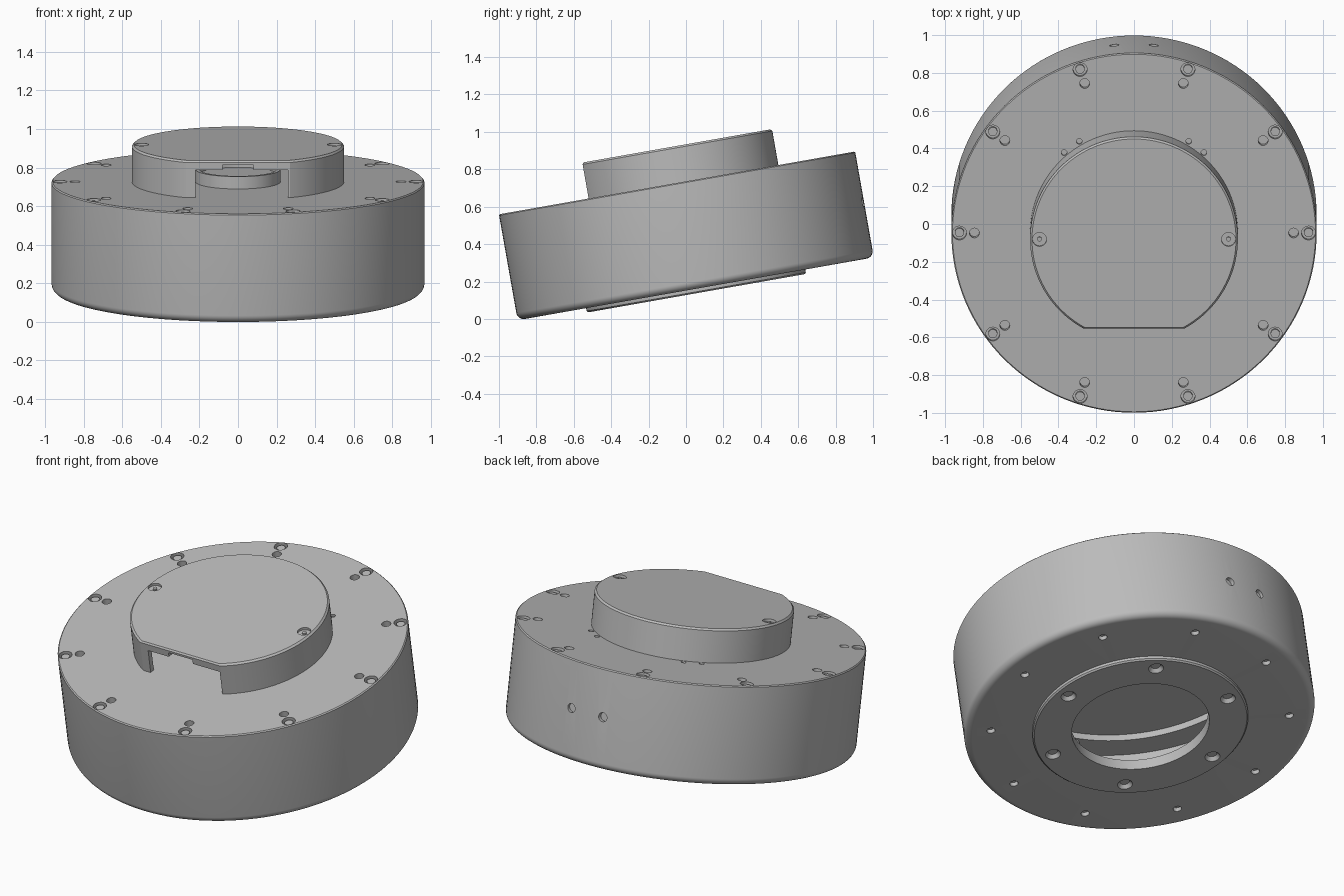
import bpy, bmesh
from math import sin, cos, acos, pi, radians
from mathutils import Matrix, Vector

if "Cube" in bpy.data.objects:
    bpy.data.objects.remove(bpy.data.objects["Cube"], do_unlink=True)

grey = bpy.data.materials.new("satin_grey")
grey.use_nodes = True
grey.diffuse_color = (0.5, 0.5, 0.5, 1)
grey.node_tree.nodes["Principled BSDF"].inputs["Base Color"].default_value = (0.5, 0.5, 0.5, 1)

SEG = 128
DECK = 0.575          # height of the body's upper face
CAP_R, CAP_FLAT, CAP_H = 0.55, 0.48, 0.195
CAP_TOP = DECK + CAP_H
parts = []


def make(name, bm, part=True):
    bmesh.ops.recalc_face_normals(bm, faces=bm.faces)
    mesh = bpy.data.meshes.new(name)
    bm.to_mesh(mesh)
    bm.free()
    mesh.materials.append(grey)
    obj = bpy.data.objects.new(name, mesh)
    bpy.context.collection.objects.link(obj)
    if part:
        parts.append(obj)
    return obj


def lathe(name, profile):
    """Revolve a closed (radius, height) profile about z."""
    bm = bmesh.new()
    verts = [bm.verts.new((r, 0, z)) for r, z in profile]
    edges = [bm.edges.new((verts[i - 1], v)) for i, v in enumerate(verts)]
    bmesh.ops.spin(bm, geom=verts + edges, axis=(0, 0, 1), cent=(0, 0, 0),
                   angle=2 * pi, steps=SEG, use_merge=True)
    bmesh.ops.remove_doubles(bm, verts=bm.verts, dist=1e-5)
    return make(name, bm)


def d_prism(name, layers, part=True):
    """Stack of circles with one flat at the front: (radius, flat distance, z)."""
    bm = bmesh.new()
    rings = []
    for r, d, z in layers:
        half = acos(d / r)
        start, sweep = -pi / 2 + half, 2 * pi - 2 * half
        rings.append([bm.verts.new((r * cos(start + sweep * i / SEG),
                                    r * sin(start + sweep * i / SEG), z))
                      for i in range(SEG + 1)])
    for low, high in zip(rings, rings[1:]):
        for i in range(SEG + 1):
            bm.faces.new((low[i - 1], low[i], high[i], high[i - 1]))
    bm.faces.new(rings[0])
    bm.faces.new(rings[-1])
    return make(name, bm, part)


def pin(bm, at, r, length, axis="Z", r_top=None):
    turn = Matrix.Rotation(pi / 2, 4, "X") if axis == "Y" else Matrix()
    bmesh.ops.create_cone(bm, cap_ends=True, segments=24, radius1=r,
                          radius2=r if r_top is None else r_top,
                          depth=length, matrix=Matrix.Translation(at) @ turn)


def box(bm, low, high):
    low, high = Vector(low), Vector(high)
    size = high - low
    bmesh.ops.create_cube(bm, size=1, matrix=Matrix.Translation((low + high) / 2)
                          @ Matrix.Diagonal((*size, 1)))


def polar(r, deg, z):
    return Vector((r * cos(radians(deg)), r * sin(radians(deg)), z))


def cut(obj, cutter):
    """Subtract a cutter and keep the finished mesh."""
    cutter.hide_render = True
    mod = obj.modifiers.new("cut", "BOOLEAN")
    mod.operation, mod.solver, mod.object = "DIFFERENCE", "EXACT", cutter
    graph = bpy.context.evaluated_depsgraph_get()
    mesh = bpy.data.meshes.new_from_object(obj.evaluated_get(graph))
    obj.modifiers.clear()
    obj.data = mesh
    bpy.data.objects.remove(cutter, do_unlink=True)


# Hollow round body with a rounded lower edge and an open floor
fillet = [(0.927 + 0.04 * sin(a), 0.04 - 0.04 * cos(a))
          for a in (pi / 2 * i / 8 for i in range(9))]
body = lathe("body_shell", [(0.38, 0)] + fillet + [
    (0.967, DECK - 0.006), (0.961, DECK), (0, DECK), (0, 0.545), (0.8, 0.545),
    (0.8, 0.505), (0.93, 0.505), (0.93, 0.04), (0.38, 0.04)])

# Screw pockets and dowel holes around the deck, base and back
bm = bmesh.new()
for i in range(10):
    pin(bm, polar(0.924, 36 * i, DECK), 0.037, 0.06)
    pin(bm, polar(0.845, 36 * i, DECK), 0.026, 0.08)
    pin(bm, polar(0.825, 36 * i, 0), 0.023, 0.05)
for side in (-1, 1):
    pin(bm, (side * 0.105, 0.96, 0.3), 0.026, 0.04, "Y")
    for x, y in ((0.29, 0.493), (0.37, 0.432)):
        pin(bm, (side * x, y, DECK), 0.015, 0.03)
cut(body, make("body_hole_cutter", bm, False))

# Ring plate under the base with six countersunk holes
base = lathe("base_ring", [(0.38, 0), (0.38, -0.024), (0.587, -0.024),
                           (0.595, -0.016), (0.595, 0)])
bm = bmesh.new()
for i in range(6):
    pin(bm, polar(0.515, 60 * i, -0.016), 0.045, 0.024, r_top=0.026)
cut(base, make("base_hole_cutter", bm, False))

# Hollow cap with a flat front
cap = d_prism("cap", [(CAP_R, CAP_FLAT, DECK), (CAP_R, CAP_FLAT, CAP_TOP - 0.01),
                      (CAP_R - 0.01, CAP_FLAT - 0.006, CAP_TOP)])
cut(cap, d_prism("cap_hollow_cutter", [(0.515, 0.45, DECK - 0.05),
                                       (0.515, 0.45, CAP_TOP - 0.03)], False))

# Front opening and its small upper notch
for low, high in (((-0.22, -0.6, DECK - 0.1), (0.26, -0.4, DECK + 0.145)),
                  ((-0.08, -0.6, DECK - 0.1), (0.08, -0.4, DECK + 0.172))):
    bm = bmesh.new()
    box(bm, low, high)
    cut(cap, make("opening_cutter", bm, False))
bm = bmesh.new()
for side in (-1, 1):
    pin(bm, (side * 0.5, 0, CAP_TOP), 0.037, 0.03)
cut(cap, make("cap_screw_cutter", bm, False))

# Low round hub inside the cap
lathe("inner_hub", [(0, DECK), (0.22, DECK), (0.22, DECK + 0.065),
                    (0.2, DECK + 0.065), (0.2, DECK + 0.04), (0, DECK + 0.04)])

# Screw heads seated in the pockets
bm = bmesh.new()
for i in range(10):
    pin(bm, polar(0.924, 36 * i, DECK - 0.02), 0.024, 0.022)
make("deck_screws", bm)
bm = bmesh.new()
for side in (-1, 1):
    pin(bm, (side * 0.5, 0, CAP_TOP - 0.011), 0.012, 0.01)
make("cap_screws", bm)

# Post inside the body
bm = bmesh.new()
pin(bm, polar(0.84, 252, 0.27), 0.03, 0.48)
make("inner_post", bm)

# Smooth shading, then lean the whole unit forward
tilt = Matrix.Translation((0, 0.052, 0.161)) @ Matrix.Rotation(radians(10), 4, "X")
bpy.ops.object.select_all(action="DESELECT")
for obj in parts:
    obj.matrix_world = tilt
    obj.select_set(True)
bpy.context.view_layer.objects.active = body
bpy.ops.object.shade_smooth_by_angle(angle=radians(30))
